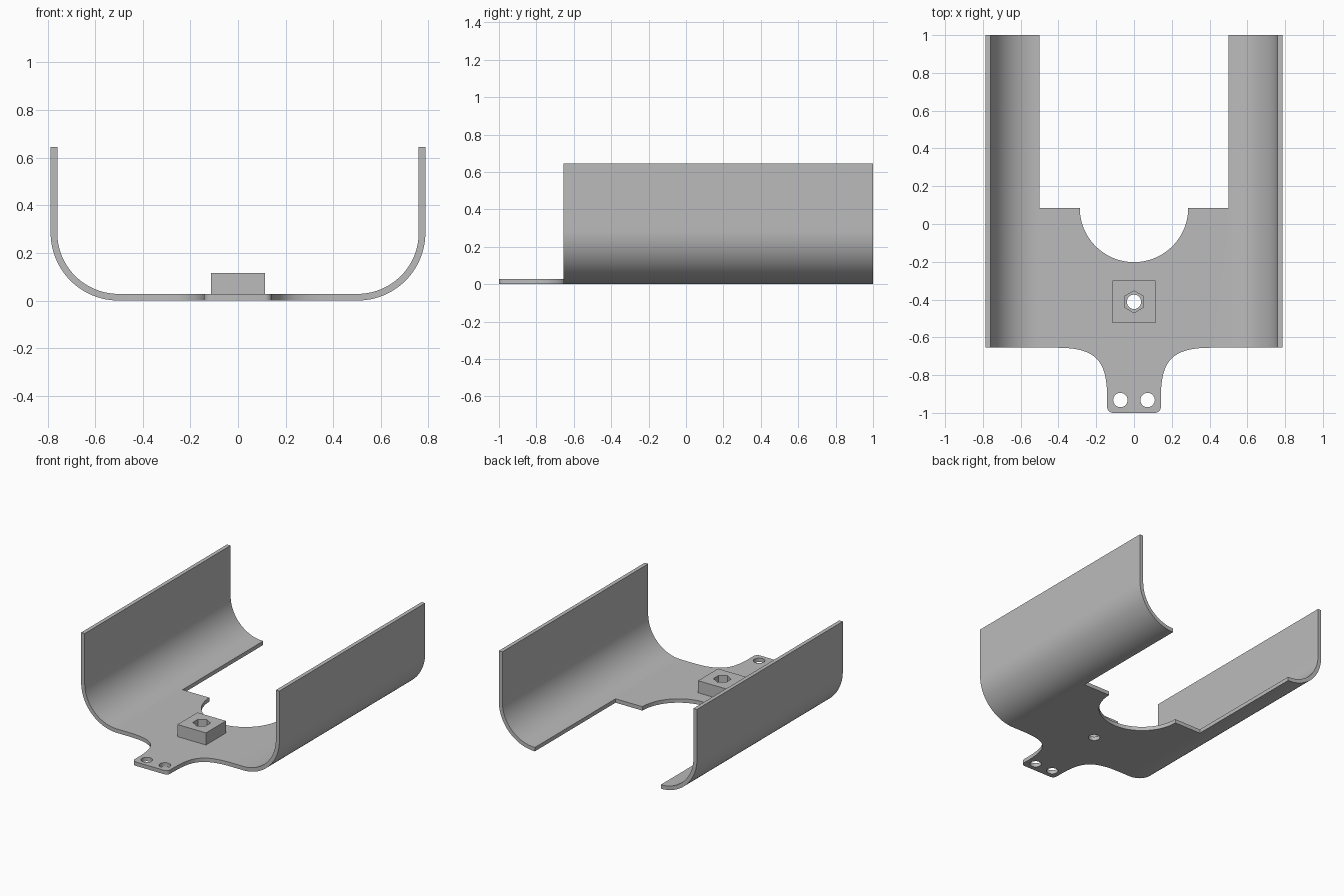
import bpy, bmesh, math
from mathutils import Matrix, Vector
from mathutils.geometry import interpolate_bezier

cube = bpy.data.objects.get("Cube")
if cube:
    bpy.data.objects.remove(cube, do_unlink=True)

HALF, HEIGHT, T, R = 0.787, 0.645, 0.028, 0.285
FRONT, NOTCH, ARM = -0.655, 0.085, 0.5

grey = bpy.data.materials.new("plain grey")
grey.use_nodes = True
grey.diffuse_color = (0.5, 0.5, 0.5, 1)
grey.node_tree.nodes["Principled BSDF"].inputs["Base Color"].default_value = (0.5, 0.5, 0.5, 1)


def arc(cx, cy, r, start, end, n):
    angles = [math.radians(start + (end - start) * i / n) for i in range(n + 1)]
    return [(cx + r * math.cos(a), cy + r * math.sin(a)) for a in angles]


def mirrored(half):
    """Close a right-hand outline with its mirror image."""
    return half + [(-x, y) for x, y in reversed(half) if x > 1e-6]


def prism(name, outline, low, high, along_y=False):
    """Extrude a flat outline along z, or along y for an xz outline."""
    bm = bmesh.new()
    place = (lambda p: (p[0], low, p[1])) if along_y else (lambda p: (p[0], p[1], low))
    face = bm.faces.new([bm.verts.new(place(p)) for p in outline])
    top = bmesh.ops.extrude_face_region(bm, geom=[face])["geom"]
    step = Vector((0, high - low, 0)) if along_y else Vector((0, 0, high - low))
    bmesh.ops.translate(bm, vec=step, verts=[v for v in top if isinstance(v, bmesh.types.BMVert)])
    bmesh.ops.recalc_face_normals(bm, faces=bm.faces)
    mesh = bpy.data.meshes.new(name)
    bm.to_mesh(mesh)
    bm.free()
    mesh.materials.append(grey)
    obj = bpy.data.objects.new(name, mesh)
    bpy.context.collection.objects.link(obj)
    return obj


def combine(target, tool, operation):
    mod = target.modifiers.new(operation.title(), "BOOLEAN")
    mod.object, mod.operation, mod.solver = tool, operation, "EXACT"
    bpy.context.view_layer.objects.active = target
    bpy.ops.object.modifier_apply(modifier=mod.name)
    bpy.data.objects.remove(tool, do_unlink=True)


# Bent sheet: U section with rounded lower corners
outer = arc(HALF - R, R, R, -90, 0, 24) + [(HALF, HEIGHT)]
inner = [(HALF - T, HEIGHT)] + arc(HALF - R, R, R - T, 0, -90, 24)
section = outer + inner
section += [(-x, z) for x, z in reversed(inner)] + [(-x, z) for x, z in reversed(outer)]
sheet = prism("bent_tray", section, -1.1, 1.1, along_y=True)

# Plan shape: arms, round notch and curved front tongue
neck = interpolate_bezier(Vector((0.41, FRONT)), Vector((0.19, FRONT)),
                          Vector((0.142, -0.73)), Vector((0.142, -0.93)), 25)
half = arc(0, NOTCH, 0.287, -90, 0, 24)
half += [(ARM, NOTCH), (ARM, 1), (0.9, 1), (0.9, FRONT)]
half += [(p.x, p.y) for p in neck]
half += arc(0.112, -0.97, 0.03, 0, -90, 6)
combine(sheet, prism("plan_cutter", mirrored(half), -0.1, 0.8), "INTERSECT")

# Nut block
B, BY = 0.113, -0.412
block = prism("nut_block", [(-B, BY - B), (B, BY - B), (B, BY + B), (-B, BY + B)], 0.01, 0.115)
combine(sheet, block, "UNION")

# Hexagonal nut pocket, bolt hole and two mounting holes
combine(sheet, prism("hex_cutter", arc(0, BY, 0.058, 30, 330, 5), T, 0.2), "DIFFERENCE")
for x, y in ((0, BY), (-0.072, -0.932), (0.072, -0.932)):
    hole = prism("hole_cutter", arc(x, y, 0.038, 0, 352.5, 47), -0.1, 0.2)
    combine(sheet, hole, "DIFFERENCE")

bpy.ops.object.select_all(action="DESELECT")
sheet.select_set(True)
bpy.context.view_layer.objects.active = sheet
bpy.ops.object.shade_smooth_by_angle(angle=math.radians(30))
